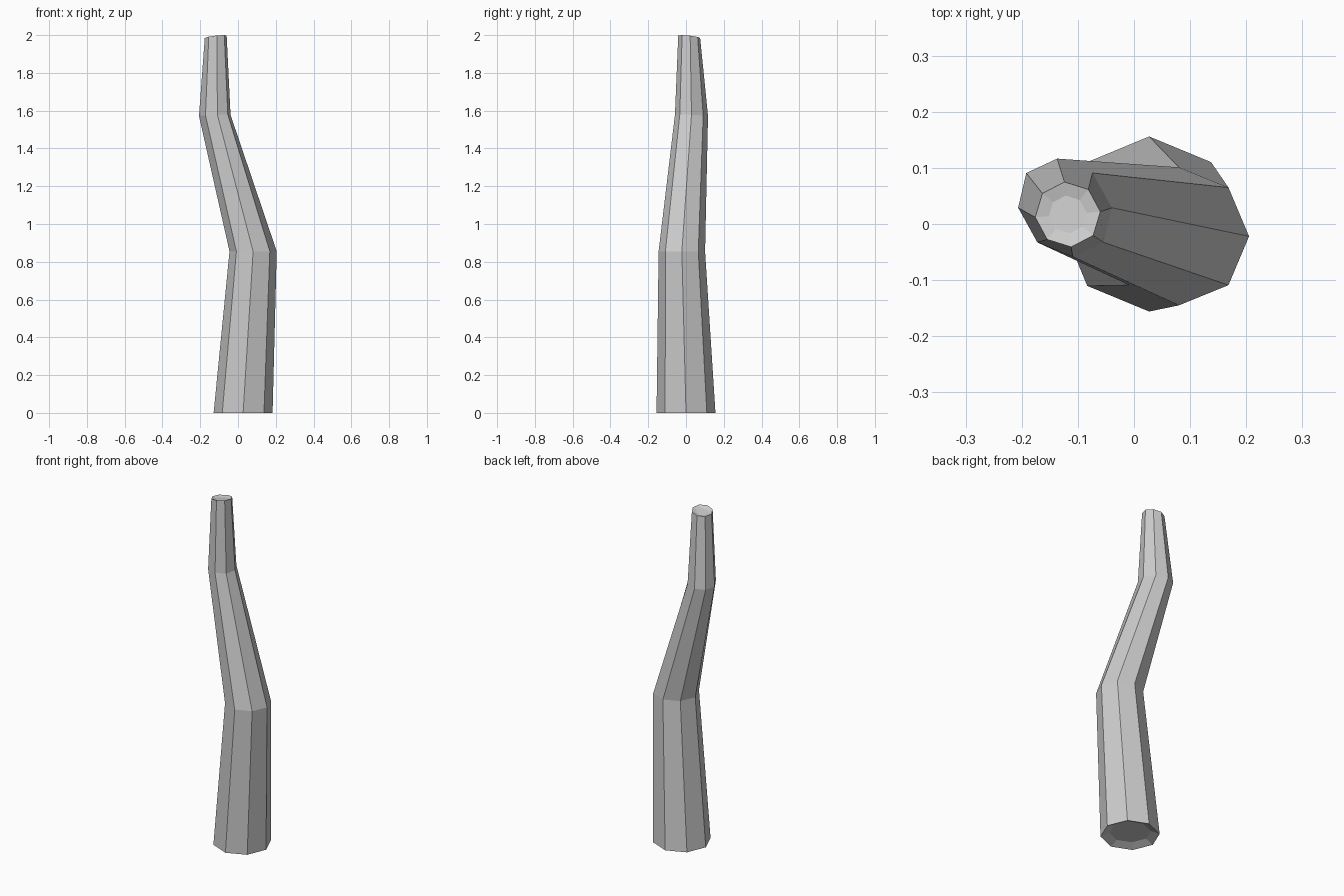
import bpy, bmesh
from math import cos, sin, pi
from mathutils import Vector as V

if "Cube" in bpy.data.objects:
    bpy.data.objects.remove(bpy.data.objects["Cube"])

SIDES = 8
# centre, half axis along x, half axis along y of each trunk section
sections = [
    (V((0.027, 0, 0)), V((0.156, 0, 0)), V((0, 0.156, 0))),
    (V((0.08, -0.022, 0.855)), V((0.125, 0, 0)), V((0, 0.123, 0))),
    (V((-0.123, 0.029, 1.575)), V((0.0835, 0, 0.003)), V((-0.014, 0.0875, -0.003))),
    (V((-0.118, 0.017, 1.991)), V((0.058, 0.005, 0.006)), V((-0.006, 0.058, -0.007))),
]

bm = bmesh.new()


def ring(c, a, b):
    return [bm.verts.new(c + a * cos(2 * pi * i / SIDES) + b * sin(2 * pi * i / SIDES))
            for i in range(SIDES)]


def bridge(r, s):
    for i in range(SIDES):
        j = (i + 1) % SIDES
        bm.faces.new((r[i], r[j], s[j], s[i]))


def dished(section, scale, depth):
    c, a, b = section
    return ring(c + V((0, 0, depth)), a * scale, b * scale)


# slightly dished ends with the bent trunk between them
rings = [dished(sections[0], 0.7, 0.02)]
rings += [ring(*s) for s in sections]
rings.append(dished(sections[-1], 0.58, -0.008))
for r, s in zip(rings, rings[1:]):
    bridge(r, s)
bm.faces.new(rings[0][::-1])
bm.faces.new(rings[-1])
bmesh.ops.recalc_face_normals(bm, faces=bm.faces)

mesh = bpy.data.meshes.new("trunk")
bm.to_mesh(mesh)
bm.free()
bpy.context.collection.objects.link(bpy.data.objects.new("trunk", mesh))
